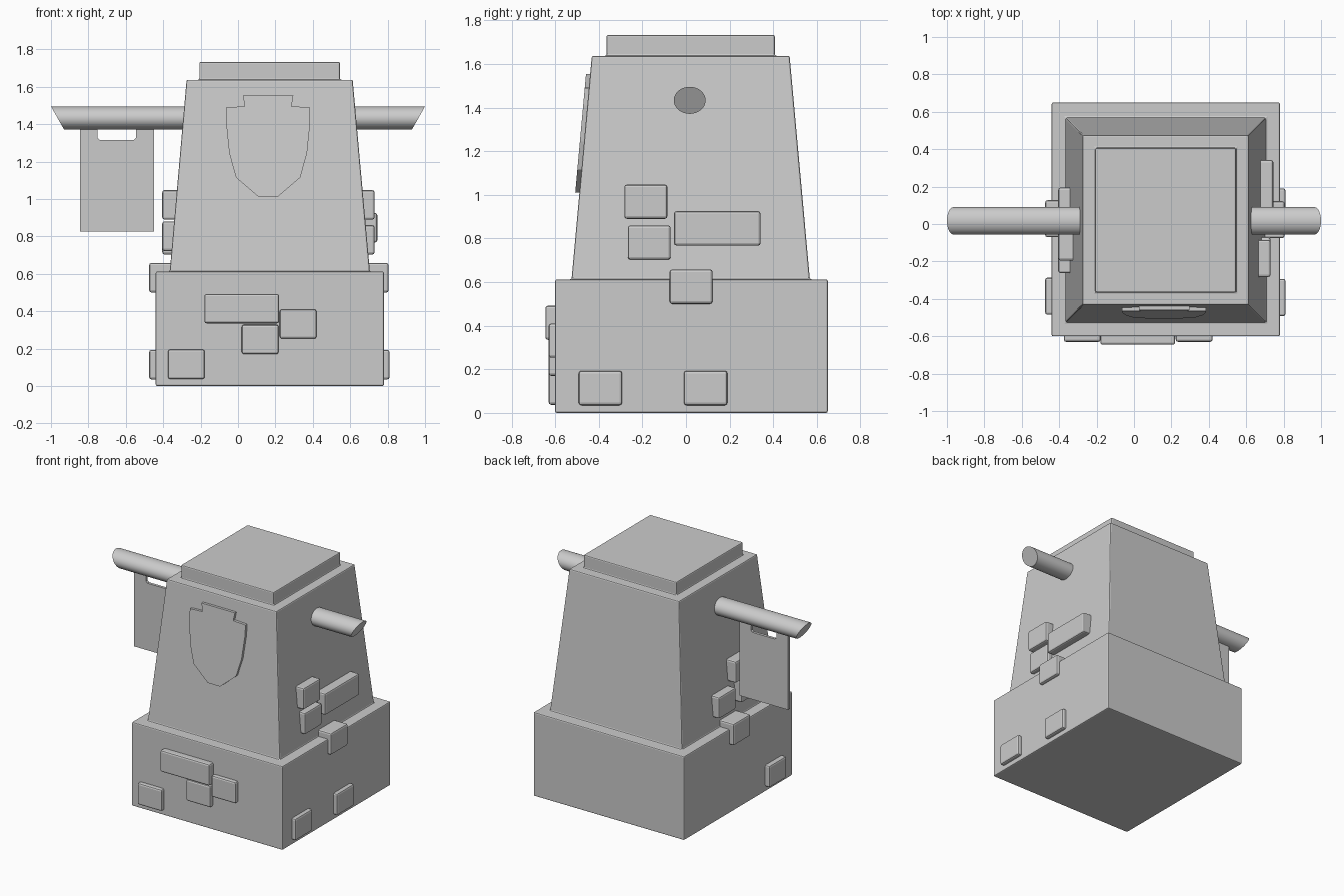
import bpy, bmesh, math

if "Cube" in bpy.data.objects:
    bpy.data.objects.remove(bpy.data.objects["Cube"])


def make_object(name, bm, bevel=0.0, segments=2):
    bmesh.ops.recalc_face_normals(bm, faces=bm.faces[:])
    mesh = bpy.data.meshes.new(name)
    bm.to_mesh(mesh)
    bm.free()
    ob = bpy.data.objects.new(name, mesh)
    bpy.context.collection.objects.link(ob)
    if bevel:
        mod = ob.modifiers.new("soft_edges", 'BEVEL')
        mod.width = bevel
        mod.segments = segments
        mod.limit_method = 'ANGLE'
    return ob


def shade_smooth(ob, angle=35):
    bpy.ops.object.select_all(action='DESELECT')
    ob.select_set(True)
    bpy.context.view_layer.objects.active = ob
    bpy.ops.object.shade_smooth_by_angle(angle=math.radians(angle))


def loft(rings):
    """Join rings of points with quads and close both ends."""
    bm = bmesh.new()
    loops = [[bm.verts.new(p) for p in ring] for ring in rings]
    n = len(loops[0])
    for a, b in zip(loops, loops[1:]):
        for i in range(n):
            j = (i + 1) % n
            bm.faces.new((a[i], a[j], b[j], b[i]))
    bm.faces.new(loops[0][::-1])
    bm.faces.new(loops[-1])
    return bm


def rect(x0, x1, y0, y1, z):
    return [(x0, y0, z), (x1, y0, z), (x1, y1, z), (x0, y1, z)]


def brick(name, x0, x1, y0, y1, z0, z1):
    bm = loft([rect(x0, x1, y0, y1, z0), rect(x0, x1, y0, y1, z1)])
    return make_object(name, bm, 0.012)


# Tower body: plinth, tapered shaft and cap as one stepped block
body = make_object("tower_body", loft([
    rect(-0.44, 0.78, -0.60, 0.65, 0.0),
    rect(-0.44, 0.78, -0.60, 0.65, 0.612),
    rect(-0.365, 0.705, -0.525, 0.568, 0.612),
    rect(-0.275, 0.613, -0.432, 0.475, 1.637),
    rect(-0.207, 0.545, -0.365, 0.407, 1.637),
    rect(-0.207, 0.545, -0.365, 0.407, 1.733),
]), 0.008)

# Pole through the tower with slanted ends
SIDES, POLE_Y, POLE_Z = 32, 0.017, 1.433


def pole_ring(side):
    ring = []
    for i in range(SIDES):
        a = 2 * math.pi * i / SIDES
        c, s = math.cos(a), math.sin(a)
        ring.append((side * (0.965 + 0.035 * s), POLE_Y + 0.073 * c, POLE_Z + 0.062 * s))
    return ring


pole = make_object("banner_pole", loft([pole_ring(-1), pole_ring(1)]))
shade_smooth(pole)

# Hanging banner with a notch between its two top tabs
banner_outline = [(-0.845, 0.825), (-0.45, 0.825), (-0.45, 1.39), (-0.545, 1.39),
                  (-0.545, 1.327), (-0.557, 1.315), (-0.738, 1.315), (-0.75, 1.327),
                  (-0.75, 1.39), (-0.845, 1.39)]
make_object("banner", loft([[(x, y, z) for x, z in banner_outline]
                            for y in (0.007, 0.027)]))

# Shield plate lying on the sloping front wall
half_shield = [(0.135, 1.553), (0.125, 1.495), (0.225, 1.49), (0.225, 1.41),
               (0.208, 1.245), (0.172, 1.115), (0.05, 1.01)]
shield_outline = half_shield + [(-x, z) for x, z in reversed(half_shield)]


def wall_y(z):
    return -0.525 + (z - 0.612) * 0.0907


make_object("shield", loft([[(x + 0.161, wall_y(z) + d, z) for x, z in shield_outline]
                            for d in (-0.019, 0.005)]))

# Front bricks on the plinth: x0, x1, z0, z1, outer y
for i, (x0, x1, z0, z1, y) in enumerate([
        (-0.18, 0.22, 0.335, 0.492, -0.645),
        (0.223, 0.42, 0.253, 0.41, -0.63),
        (0.02, 0.217, 0.17, 0.328, -0.63),
        (-0.375, -0.178, 0.037, 0.195, -0.63)]):
    brick(f"front_brick_{i + 1}", x0, x1, y, -0.55, z0, z1)

# Side bricks: y0, y1, z0, z1, outer x, inner x
right_bricks = [(-0.283, -0.085, 0.89, 1.047, 0.73, 0.60),
                (-0.267, -0.07, 0.703, 0.86, 0.73, 0.60),
                (-0.055, 0.342, 0.767, 0.925, 0.745, 0.60),
                (-0.075, 0.122, 0.50, 0.658, 0.805, 0.64),
                (-0.492, -0.293, 0.035, 0.193, 0.81, 0.70),
                (-0.01, 0.19, 0.035, 0.193, 0.81, 0.70)]
left_bricks = [(-0.195, 0.002, 0.89, 1.047, -0.405, -0.26),
               (-0.002, 0.195, 0.703, 0.86, -0.405, -0.26),
               (-0.262, -0.065, 0.722, 0.88, -0.405, -0.26),
               (-0.07, 0.127, 0.50, 0.658, -0.475, -0.30),
               (-0.485, -0.287, 0.035, 0.193, -0.475, -0.36)]
for side, bricks in (("right", right_bricks), ("left", left_bricks)):
    for i, (y0, y1, z0, z1, xo, xi) in enumerate(bricks):
        brick(f"{side}_brick_{i + 1}", min(xo, xi), max(xo, xi), y0, y1, z0, z1)
